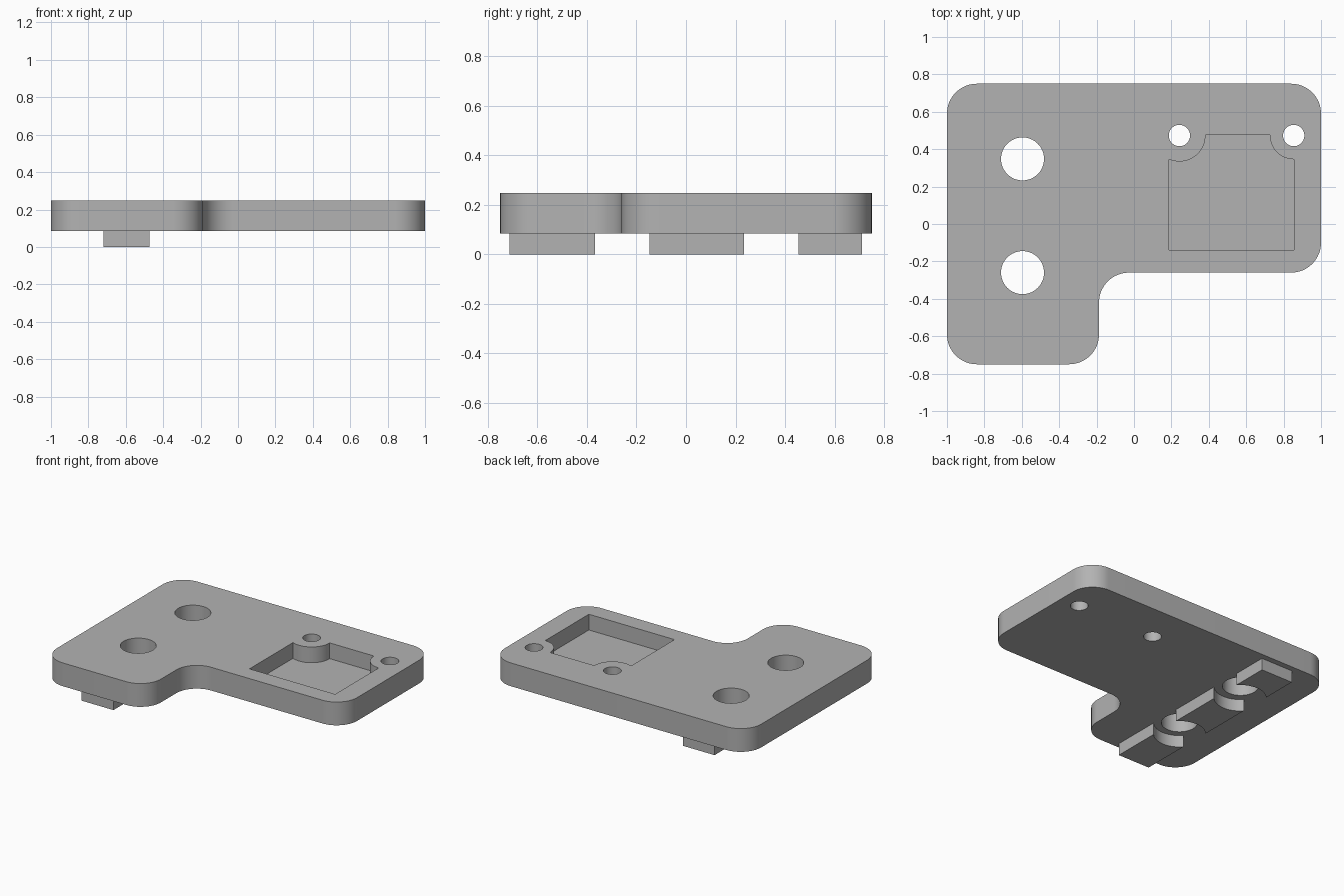
import bpy, bmesh
from math import pi, sin, cos, radians
from mathutils import Vector

cube = bpy.data.objects.get("Cube")
if cube:
    bpy.data.objects.remove(cube, do_unlink=True)

grey = bpy.data.materials.new("plain_grey")
grey.use_nodes = True
colour = (0.45, 0.45, 0.45, 1)
grey.diffuse_color = colour
grey.node_tree.nodes["Principled BSDF"].inputs["Base Color"].default_value = colour

TOP, UNDER = 0.248, 0.084
BIG_HOLES = [(-0.596, 0.348), (-0.596, -0.26)]
SMALL_HOLES = [(0.243, 0.473), (0.854, 0.473)]


def prism(name, points, z0, z1):
    """Extrude a closed outline from z0 to z1."""
    bm = bmesh.new()
    base = bm.faces.new([bm.verts.new((p[0], p[1], z0)) for p in points])
    side = bmesh.ops.extrude_face_region(bm, geom=[base])["geom"]
    verts = [v for v in side if isinstance(v, bmesh.types.BMVert)]
    bmesh.ops.translate(bm, verts=verts, vec=(0, 0, z1 - z0))
    bmesh.ops.recalc_face_normals(bm, faces=bm.faces)
    mesh = bpy.data.meshes.new(name)
    bm.to_mesh(mesh)
    bm.free()
    mesh.materials.append(grey)
    obj = bpy.data.objects.new(name, mesh)
    bpy.context.collection.objects.link(obj)
    return obj


def circle(centre, r, n=64):
    return [(centre[0] + r * cos(2 * pi * i / n), centre[1] + r * sin(2 * pi * i / n))
            for i in range(n)]


def rect(x0, x1, y0, y1):
    return [(x0, y0), (x1, y0), (x1, y1), (x0, y1)]


def rounded(corners, r, steps=16):
    """Round every right-angled corner of an outline."""
    out = []
    for i, c in enumerate(corners):
        c = Vector(c)
        a = (Vector(corners[i - 1]) - c).normalized() * r
        b = (Vector(corners[(i + 1) % len(corners)]) - c).normalized() * r
        for k in range(steps + 1):
            t = pi / 2 * k / steps
            out.append(c + a * (1 - sin(t)) + b * (1 - cos(t)))
    return out


def cut(obj, cutters):
    """Subtract the cutters, then discard them."""
    for cutter in cutters:
        cutter.hide_render = True
        mod = obj.modifiers.new("cut", "BOOLEAN")
        mod.operation, mod.solver, mod.object = "DIFFERENCE", "EXACT", cutter
    depsgraph = bpy.context.evaluated_depsgraph_get()
    mesh = bpy.data.meshes.new_from_object(obj.evaluated_get(depsgraph))
    obj.modifiers.clear()
    obj.data = mesh
    for cutter in cutters:
        bpy.data.objects.remove(cutter, do_unlink=True)


# L-shaped plate with rounded corners
outline = [(-1, -0.75), (-0.187, -0.75), (-0.187, -0.26), (1, -0.26), (1, 0.75), (-1, 0.75)]
plate = prism("plate", rounded(outline, 0.16), UNDER, TOP)

# Square pocket, leaving round bosses beside the small holes
pocket = prism("pocket_cutter", rect(0.187, 0.855, -0.139, 0.476), 0.137, 0.4)
cut(pocket, [prism("boss_cutter", circle(c, r), 0, 0.5)
             for c, r in zip(SMALL_HOLES, (0.139, 0.127))])
cut(plate, [pocket])

# Through holes
cut(plate, [prism("hole_cutter", circle(c, r), -0.1, 0.5)
            for group, r in ((BIG_HOLES, 0.115), (SMALL_HOLES, 0.057)) for c in group])

# Locating rail under the plate, split by round clearances at the big holes
spans = {"front_rail": (-0.713, -0.26), "middle_rail": (-0.26, 0.345), "back_rail": (0.345, 0.71)}
parts = [plate]
for name, (y0, y1) in spans.items():
    rail = prism(name, rect(-0.72, -0.472, y0, y1), 0, UNDER)
    cut(rail, [prism("clearance_cutter", circle((-0.596, y), 0.166), -0.1, 0.3)
               for y in (-0.257, 0.344)])
    parts.append(rail)

# Smooth curved walls, sharp edges
bpy.ops.object.select_all(action="DESELECT")
for obj in parts:
    obj.select_set(True)
bpy.context.view_layer.objects.active = plate
bpy.ops.object.shade_smooth_by_angle(angle=radians(30))
